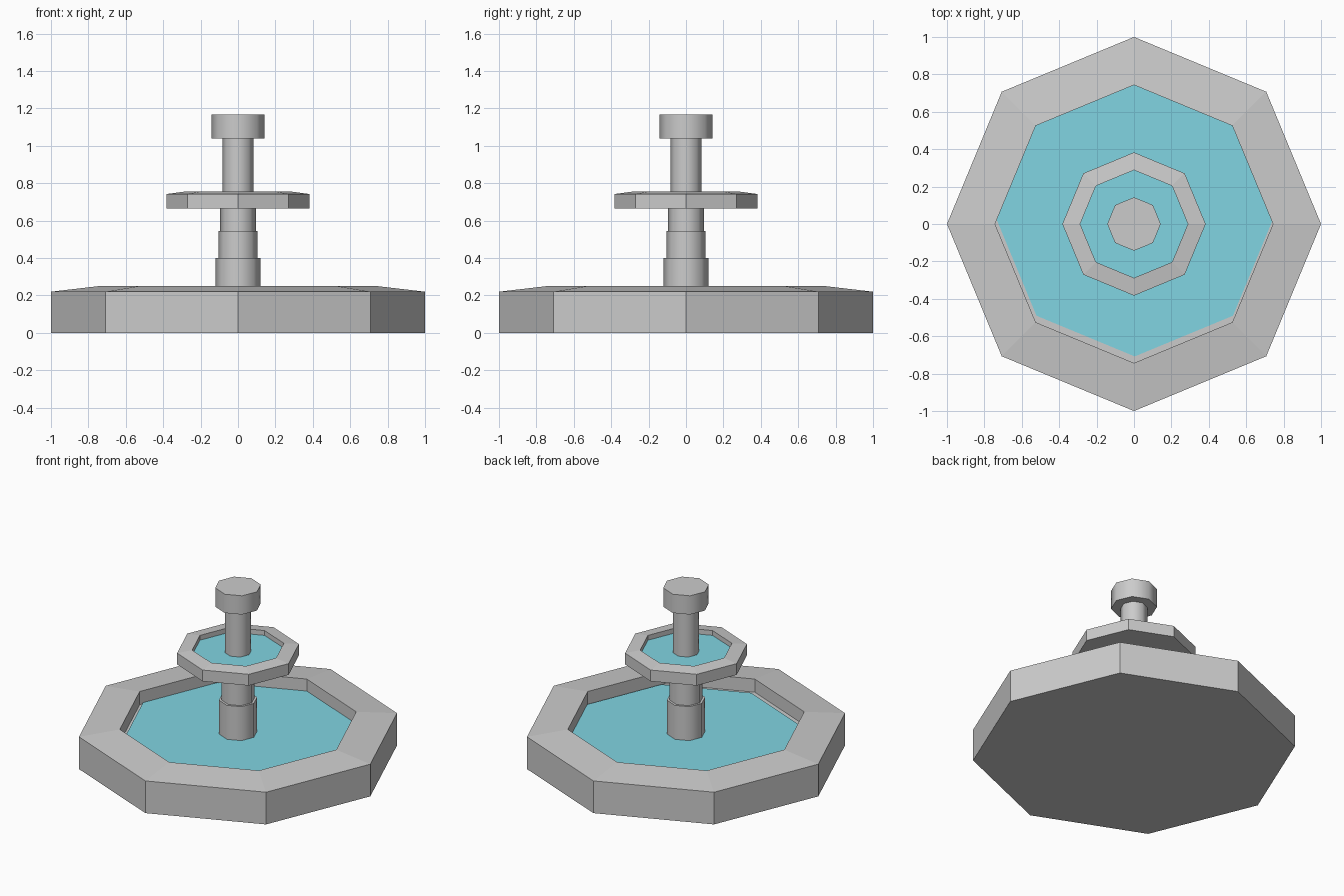
import bpy, bmesh
from math import cos, sin, pi, radians

if "Cube" in bpy.data.objects:
    bpy.data.objects.remove(bpy.data.objects["Cube"])

SIDES = 8


def lathe(name, profile, smooth=False, offset=(0, 0)):
    """Octagonal solid from a (radius, z) profile, capped at both ends."""
    bm = bmesh.new()
    rings = [[bm.verts.new((r * cos(2 * pi * i / SIDES), r * sin(2 * pi * i / SIDES), z))
              for i in range(SIDES)] for r, z in profile]
    for a, b in zip(rings, rings[1:]):
        for i in range(SIDES):
            j = (i + 1) % SIDES
            bm.faces.new((a[i], a[j], b[j], b[i]))
    if len(rings) > 1:
        bm.faces.new(rings[0][::-1])
    bm.faces.new(rings[-1])
    mesh = bpy.data.meshes.new(name)
    bm.to_mesh(mesh)
    bm.free()
    obj = bpy.data.objects.new(name, mesh)
    obj.location = (*offset, 0)
    bpy.context.collection.objects.link(obj)
    if smooth:
        bpy.ops.object.select_all(action='DESELECT')
        obj.select_set(True)
        bpy.context.view_layer.objects.active = obj
        bpy.ops.object.shade_smooth_by_angle(angle=radians(50))
    return obj


water = bpy.data.materials.new("water")
water.diffuse_color = (0.22, 0.66, 0.76, 1)
water.use_nodes = True
water.node_tree.nodes["Principled BSDF"].inputs["Base Color"].default_value = water.diffuse_color

# Lower basin: sloping rim, shallow floor
lathe("lower_basin", [(1, 0), (1, 0.22), (0.743, 0.25), (0.743, 0.16)])

# Water surfaces; the lower one sits slightly off centre
pool = lathe("lower_water", [(0.743, 0.168)], offset=(0.004, 0.035))
upper_pool = lathe("upper_water", [(0.288, 0.722)])
for obj in (pool, upper_pool):
    obj.data.materials.append(water)

# Stepped column between the basins
lathe("lower_column", [(0.12, 0.16), (0.12, 0.40), (0.105, 0.40), (0.105, 0.545),
                       (0.095, 0.545), (0.095, 0.67)], smooth=True)

# Upper basin
lathe("upper_basin", [(0.383, 0.665), (0.383, 0.742), (0.288, 0.755), (0.288, 0.715)])

# Upper column and cap
lathe("upper_column", [(0.083, 0.715), (0.083, 0.83), (0.083, 1.04)], smooth=True)
lathe("cap", [(0.143, 1.04), (0.143, 1.10), (0.143, 1.168)], smooth=True)
